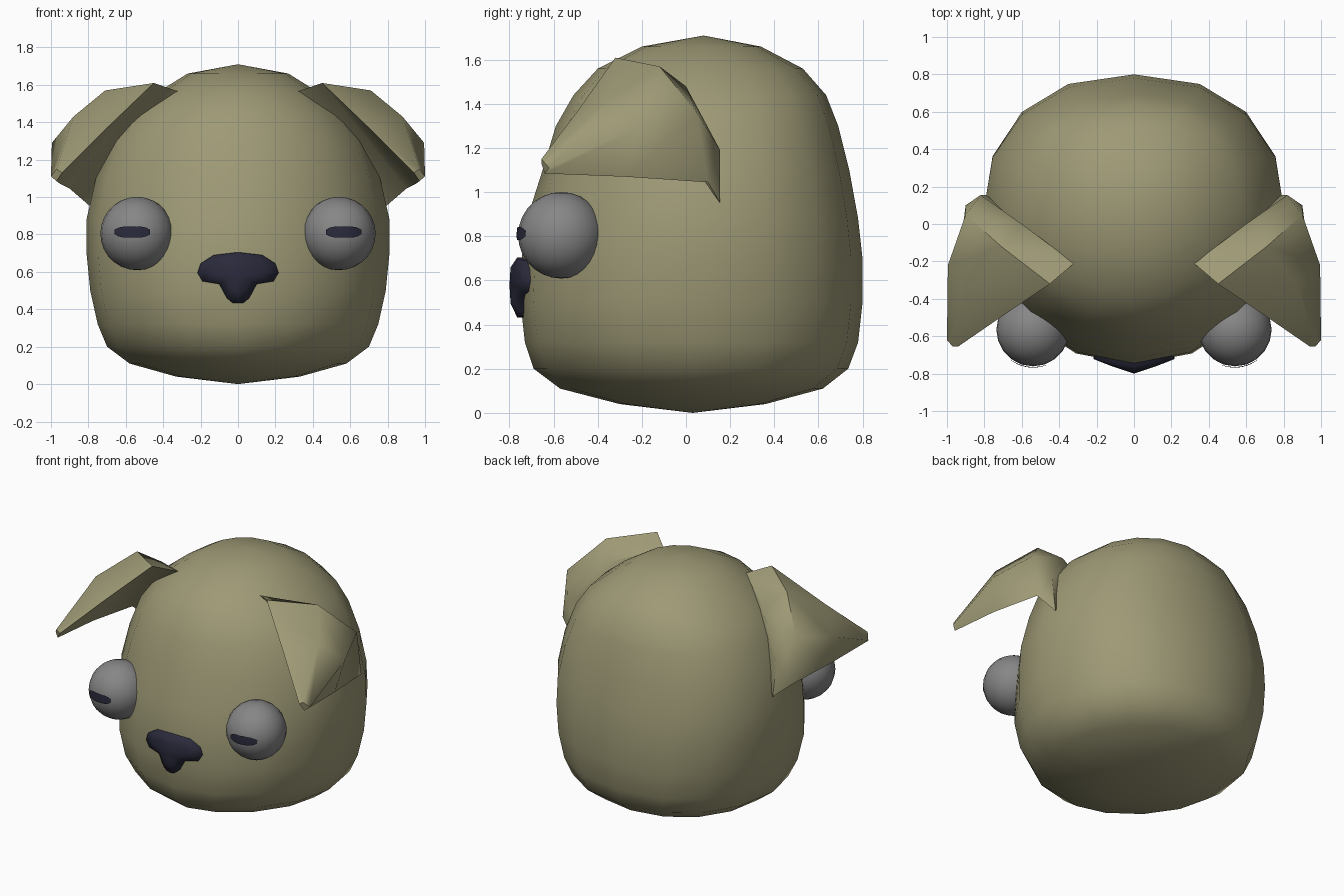
import bpy, bmesh, math
from mathutils import Vector

cube = bpy.data.objects.get("Cube")
if cube:
    bpy.data.objects.remove(cube, do_unlink=True)


def material(name, color):
    m = bpy.data.materials.new(name)
    m.diffuse_color = (*color, 1)
    m.use_nodes = True
    m.node_tree.nodes["Principled BSDF"].inputs["Base Color"].default_value = (*color, 1)
    return m


FUR = material("olive fur", (0.34, 0.32, 0.18))
EYE = material("grey eye", (0.24, 0.24, 0.24))
DARK = material("dark navy", (0.023, 0.023, 0.045))


def finish(bm, name, mat, angle):
    bmesh.ops.recalc_face_normals(bm, faces=bm.faces)
    mesh = bpy.data.meshes.new(name)
    bm.to_mesh(mesh)
    bm.free()
    mesh.materials.append(mat)
    mesh.shade_smooth()
    mesh.set_sharp_from_angle(angle=math.radians(angle))
    ob = bpy.data.objects.new(name, mesh)
    bpy.context.collection.objects.link(ob)
    return ob


def loft(rings, start=None, end=None):
    """Bridge closed rings; close the ends with a point or a flat cap."""
    bm = bmesh.new()
    loops = [[bm.verts.new(p) for p in ring] for ring in rings]
    n = len(loops[0])
    for a, b in zip(loops, loops[1:]):
        for i in range(n):
            j = (i + 1) % n
            bm.faces.new((a[i], a[j], b[j], b[i]))
    for loop, tip in ((loops[0], start), (loops[-1], end)):
        if tip is None:
            bm.faces.new(loop)
        else:
            v = bm.verts.new(tip)
            for i in range(n):
                bm.faces.new((loop[i], loop[(i + 1) % n], v))
    return bm


# Head: rounded sections given as height, half width, front y, back y,
# then squareness of the front half and of the back half
SECTIONS = [
    (0.04, 0.33, -0.30, 0.36, 1.7, 1.9), (0.11, 0.58, -0.57, 0.62, 1.75, 2.1),
    (0.20, 0.70, -0.69, 0.735, 1.85, 2.2), (0.32, 0.75, -0.73, 0.78, 2.0, 2.25),
    (0.50, 0.79, -0.75, 0.80, 2.05, 2.3), (0.70, 0.81, -0.745, 0.80, 1.95, 2.3),
    (0.88, 0.81, -0.72, 0.78, 1.9, 2.3), (1.10, 0.76, -0.65, 0.74, 1.95, 2.3),
    (1.30, 0.68, -0.59, 0.69, 2.0, 2.3), (1.44, 0.58, -0.51, 0.635, 2.0, 2.3),
    (1.56, 0.43, -0.40, 0.53, 2.0, 2.2), (1.66, 0.27, -0.20, 0.34, 2.0, 2.1),
]


def head_ring(z, w, front, back, n_front, n_back, count=16):
    mid, depth = (front + back) / 2, (back - front) / 2
    ring = []
    for i in range(count):
        a = math.tau * i / count
        n = n_back if i <= count // 2 else n_front
        c, s = [math.copysign(abs(v) ** (2 / n), v) for v in (math.cos(a), math.sin(a))]
        ring.append((w * c, mid + depth * s, z))
    return ring


finish(loft([head_ring(*s) for s in SECTIONS], (0, 0.03, 0), (0, 0.08, 1.71)),
       "head", FUR, 70)

# Ear: root on the head, wide rim, bulging middle, blunt drooping tip
EAR = [
    [(0.32, -0.21, 1.565), (0.60, 0.00, 1.48), (0.82, 0.155, 1.19), (0.79, 0.155, 0.95)],
    [(0.45, -0.32, 1.61), (0.71, -0.12, 1.57), (0.90, 0.05, 1.36), (0.90, 0.10, 1.045)],
    [(0.70, -0.49, 1.37), (0.88, -0.34, 1.43), (0.995, -0.22, 1.29), (0.95, -0.27, 1.07)],
    [(0.94, -0.655, 1.13), (0.97, -0.655, 1.15), (1.00, -0.62, 1.11), (0.97, -0.64, 1.085)],
]
EYE_C, EYE_R = Vector((0.54, -0.565, 0.805)), 0.196

for side, label in ((1, "left"), (-1, "right")):
    finish(loft([[(side * x, y, z) for x, y, z in r] for r in EAR]), label + "_ear", FUR, 55)

    # Eyeball
    bm = bmesh.new()
    bmesh.ops.create_uvsphere(bm, u_segments=20, v_segments=14, radius=EYE_R)
    for v in bm.verts:
        v.co += EYE_C
        v.co.x *= side
    finish(bm, label + "_eye", EYE, 60)

    # Pupil: thin slit wrapped over the front of the eyeball
    bm = bmesh.new()
    bmesh.ops.create_grid(bm, x_segments=10, y_segments=2, size=1)
    for v in bm.verts:
        u, t = v.co.x, v.co.y
        dx, dz = 0.025 + 0.095 * u, 0.008 + 0.030 * t * (1 - 0.6 * u ** 4)
        y = -math.sqrt(EYE_R ** 2 - dx * dx - dz * dz) - 0.007
        v.co = EYE_C + Vector((dx, y, dz))
        v.co.x *= side
    pupil = finish(bm, label + "_pupil", DARK, 60)
    if sum(p.normal.y for p in pupil.data.polygons) > 0:
        pupil.data.flip_normals()

# Nose: wide top with a narrow stem, domed forward
half = [(0, 0.705), (0.13, 0.69), (0.20, 0.645), (0.217, 0.595), (0.19, 0.55),
        (0.10, 0.535), (0.06, 0.46), (0.03, 0.435)]
outline = half + [(0, 0.433)] + [(-x, z) for x, z in reversed(half[1:])]


def nose_ring(scale, y, slope):
    return [(x * scale, y + slope * abs(x), 0.59 + (z - 0.59) * scale) for x, z in outline]


finish(loft([nose_ring(1, -0.68, 0), nose_ring(1, -0.765, 0.2), nose_ring(0.6, -0.795, 0.18)],
            None, (0, -0.80, 0.58)), "nose", DARK, 70)
